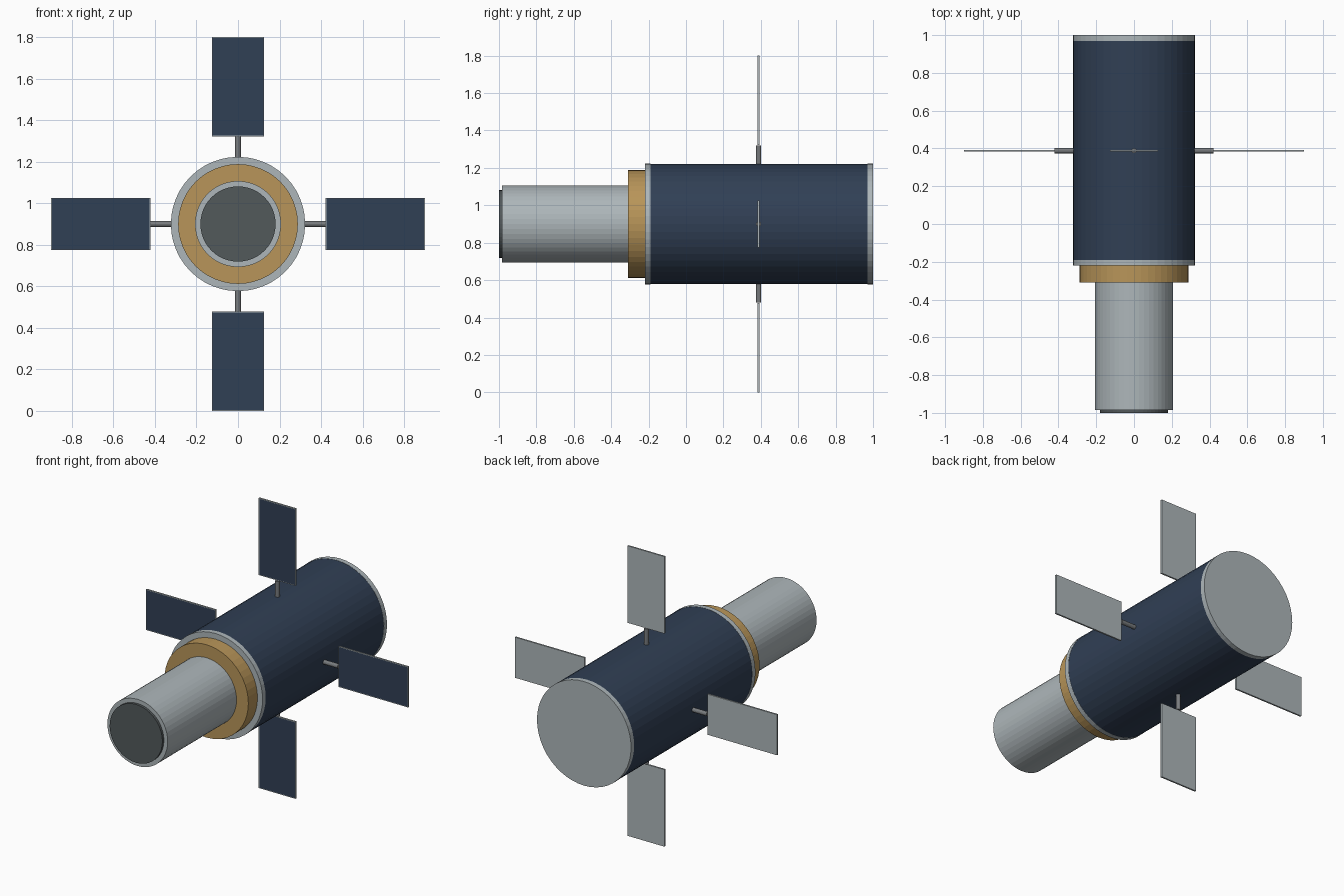
import bpy, bmesh, math
from mathutils import Matrix, Vector

cube = bpy.data.objects.get("Cube")
if cube:
    bpy.data.objects.remove(cube, do_unlink=True)

AXIS_Z = 0.9    # height of the main axis
PANEL_Y = 0.388  # station of the four panels


def material(name, rgb):
    m = bpy.data.materials.new(name)
    m.use_nodes = True
    m.diffuse_color = (*rgb, 1)
    m.node_tree.nodes["Principled BSDF"].inputs["Base Color"].default_value = (*rgb, 1)
    return m


NAVY = material("navy blue", (0.03, 0.05, 0.09))
SILVER = material("silver", (0.42, 0.47, 0.49))
GOLD = material("gold foil", (0.48, 0.3, 0.1))
DARK = material("dark grey", (0.085, 0.1, 0.105))
STEEL = material("steel grey", (0.19, 0.2, 0.21))


def finish(bm, name, mats):
    bmesh.ops.recalc_face_normals(bm, faces=bm.faces)
    mesh = bpy.data.meshes.new(name)
    bm.to_mesh(mesh)
    bm.free()
    for m in mats:
        mesh.materials.append(m)
    obj = bpy.data.objects.new(name, mesh)
    bpy.context.collection.objects.link(obj)
    return obj


def drum(name, radius, y0, y1, mat, sides=48):
    """Flat-sided cylinder along the main axis."""
    bm = bmesh.new()
    place = Matrix.Translation((0, (y0 + y1) / 2, AXIS_Z)) @ Matrix.Rotation(math.pi / 2, 4, "X")
    bmesh.ops.create_cone(bm, cap_ends=True, segments=sides, radius1=radius,
                          radius2=radius, depth=y1 - y0, matrix=place)
    return finish(bm, name, [mat])


# Hull with its end rings, collar, and forward tube
drum("hull", 0.322, -0.19, 0.97, NAVY)
drum("hull_front_ring", 0.323, -0.22, -0.19, SILVER)
drum("hull_rear_cap", 0.323, 0.97, 1.0, SILVER)
drum("collar", 0.288, -0.31, -0.22, GOLD)
drum("forward_tube", 0.207, -0.985, -0.31, SILVER)
drum("tube_end_cap", 0.181, -1.0, -0.985, DARK)

# Four panels on short rods, spaced by quarter turns
for i, side in enumerate(("top", "left", "bottom", "right")):
    turn = Matrix.Translation((0, PANEL_Y, AXIS_Z)) @ Matrix.Rotation(i * math.pi / 2, 4, "Y")

    # Rod from inside the hull to the panel edge
    bm = bmesh.new()
    bmesh.ops.create_cone(bm, cap_ends=True, segments=12, radius1=0.0135, radius2=0.0135,
                          depth=0.12, matrix=turn @ Matrix.Translation((0, 0, 0.36)))
    finish(bm, side + "_rod", [STEEL])

    # Silver plate with a navy inset on its front face
    bm = bmesh.new()
    bmesh.ops.create_cube(bm, size=1, matrix=turn @ Matrix.Translation((0, 0, 0.661))
                          @ Matrix.Diagonal((0.252, 0.01, 0.478, 1)))
    bm.normal_update()
    front = [f for f in bm.faces if f.normal.dot(Vector((0, -1, 0))) > 0.9]
    bmesh.ops.inset_region(bm, faces=front, thickness=0.006)
    for f in front:
        f.material_index = 1
    finish(bm, side + "_panel", [SILVER, NAVY])
